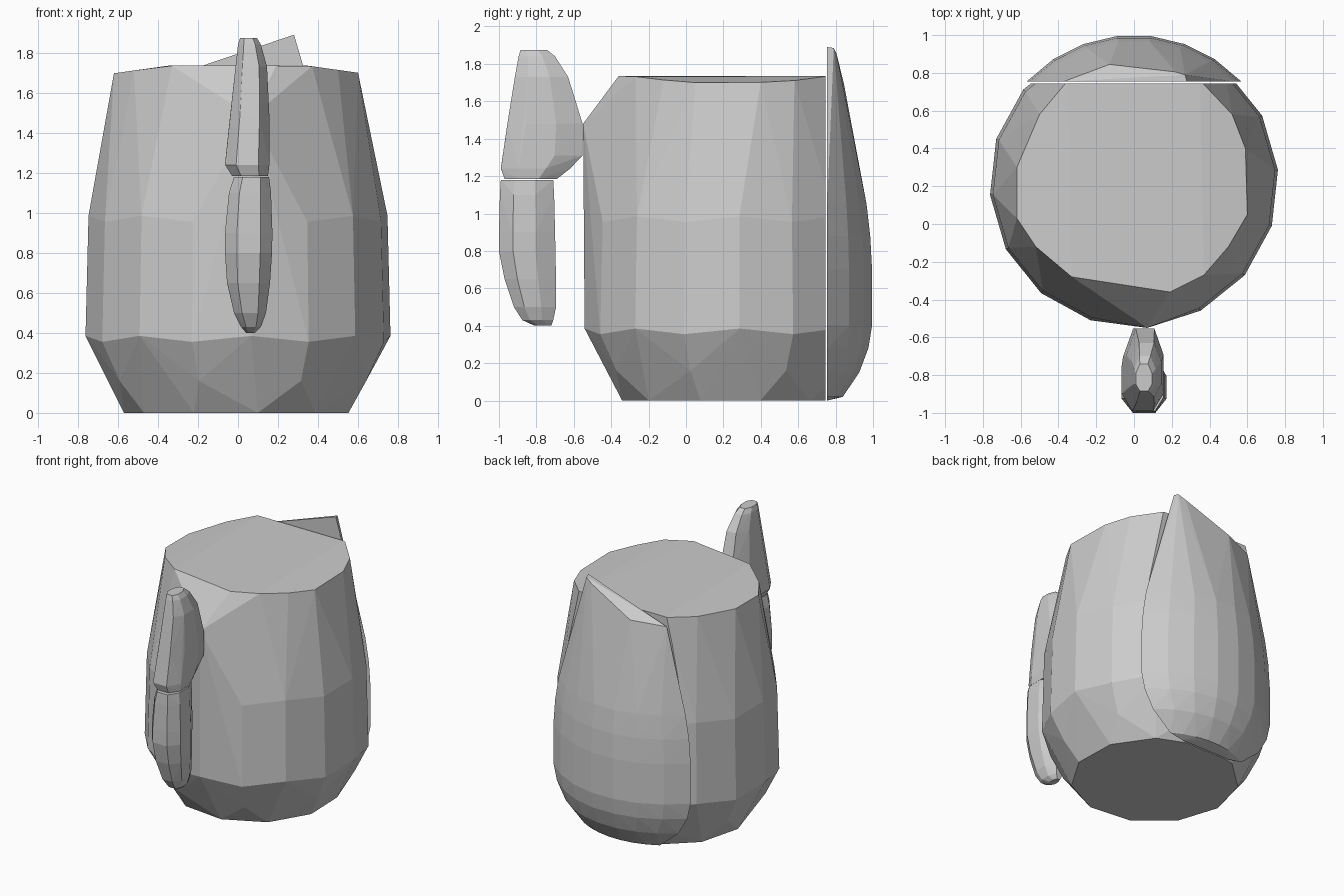
import bpy, bmesh
from math import sin, cos, asin, pi, radians, sqrt

cube = bpy.data.objects.get("Cube")
if cube:
    bpy.data.objects.remove(cube, do_unlink=True)

grey = bpy.data.materials.new("plain grey")
grey.use_nodes = True
COLOUR = (0.6, 0.6, 0.6, 1)
grey.diffuse_color = COLOUR
grey.node_tree.nodes["Principled BSDF"].inputs["Base Color"].default_value = COLOUR

CY = 0.22  # jug axis in y


def hull(name, points, cut_y=None):
    """Faceted convex solid round the points, optionally cut flat at the back."""
    bm = bmesh.new()
    for p in points:
        bm.verts.new(p)
    bmesh.ops.convex_hull(bm, input=bm.verts[:])
    bmesh.ops.delete(bm, geom=[v for v in bm.verts if not v.link_faces], context='VERTS')
    if cut_y is not None:
        geom = bm.verts[:] + bm.edges[:] + bm.faces[:]
        cut = bmesh.ops.bisect_plane(bm, geom=geom, plane_co=(0, cut_y, 0),
                                     plane_no=(0, 1, 0), clear_outer=True)
        rim = [e for e in cut["geom_cut"] if isinstance(e, bmesh.types.BMEdge)]
        bmesh.ops.contextual_create(bm, geom=rim)
    bmesh.ops.dissolve_limit(bm, angle_limit=radians(0.5), verts=bm.verts[:], edges=bm.edges[:])
    bmesh.ops.recalc_face_normals(bm, faces=bm.faces[:])
    mesh = bpy.data.meshes.new(name)
    bm.to_mesh(mesh)
    bm.free()
    mesh.materials.append(grey)
    obj = bpy.data.objects.new(name, mesh)
    bpy.context.collection.objects.link(obj)
    return obj


def ring(z, r, n, start, zigzag=0.0):
    """Circle of points about the jug axis, alternately raised and lowered."""
    pts = []
    for k in range(n):
        a = radians(start) + 2 * pi * k / n
        pts.append((r * cos(a), CY + r * sin(a), z + zigzag * (-1) ** k))
    return pts


def back_arc(z, r, y, n=8):
    """Part of a circle that lies behind the given y."""
    a0 = asin((y - CY) / r)
    angles = [a0 + (pi - 2 * a0) * k / (n - 1) for k in range(n)]
    return [(r * cos(a), CY + r * sin(a), z) for a in angles]


def section(z, x0, x1, y0, y1):
    """Eight-sided flattened handle section."""
    cx, cy = (x0 + x1) / 2, (y0 + y1) / 2
    hx, hy = (x1 - x0) / 2, (y1 - y0) / 2
    shape = [(1, 0.3), (0.5, 1), (-0.5, 1), (-1, 0.3), (-1, -0.5), (-0.5, -1), (0.5, -1), (1, -0.5)]
    return [(cx + hx * u, cy + hy * v, z) for u, v in shape]


# Jug body: tapering rings, uneven rim and the bump that meets the handle
rim = [(-0.62, 0.3), (-0.5, 0.58), (-0.35, 0.76), (0.35, 0.76), (0.52, 0.58), (0.59, 0.4),
       (0.6, 0.05), (0.5, -0.12), (0.37, -0.27), (0.19, -0.36), (-0.33, -0.28),
       (-0.52, -0.12), (-0.62, 0.03)]
body = ring(0, 0.57, 11, -80) + ring(0.16, 0.67, 8, -62) + ring(0.37, 0.765, 16, -85, 0.015)
body += ring(0.97, 0.75, 16, -85, 0.015)
body += [(x, y, 1.735 - 0.14 * max(0, abs(x) - 0.35)) for x, y in rim]
body += [(0.07, -0.55, 1.48)]
hull("jug_body", body, cut_y=0.745)

# Back shell: rounded slab behind the body with a lopsided peak
BACK = 0.755
shell = []
for z, y in [(0.02, 0.84), (0.15, 0.93), (0.28, 0.98), (0.4, 1.0), (0.7, 1.0), (0.88, 0.99), (1.05, 0.97)]:
    shell += back_arc(z, y - CY, BACK)
shell += [(-0.2, BACK, 0), (0.2, BACK, 0)]
shell += [(-0.37, BACK, 1.67), (-0.13, 0.845, 1.69), (0.22, 0.805, 1.855),
          (0.28, BACK, 1.89), (0.27, 0.79, 1.885)]
hull("back_shell", shell)

# Handle in two parts, meeting at a flat joint
upper = [(1.185, -0.03, 0.15, -0.97, -0.69), (1.24, -0.065, 0.157, -0.99, -0.62),
         (1.31, -0.058, 0.157, -0.98, -0.553), (1.48, -0.04, 0.157, -0.955, -0.553),
         (1.73, -0.012, 0.145, -0.915, -0.63), (1.84, 0.0, 0.115, -0.895, -0.70),
         (1.873, 0.01, 0.095, -0.885, -0.74)]
lower = [(1.18, -0.02, 0.155, -0.99, -0.71), (1.1, -0.045, 0.165, -0.995, -0.705),
         (0.9, -0.065, 0.172, -1.0, -0.70), (0.8, -0.065, 0.17, -1.0, -0.70),
         (0.65, -0.055, 0.16, -0.97, -0.695), (0.5, -0.02, 0.14, -0.92, -0.695),
         (0.43, 0.015, 0.115, -0.875, -0.71), (0.4, 0.04, 0.085, -0.81, -0.72)]
for name, rows in (("handle_upper", upper), ("handle_lower", lower)):
    hull(name, [p for row in rows for p in section(*row)])
